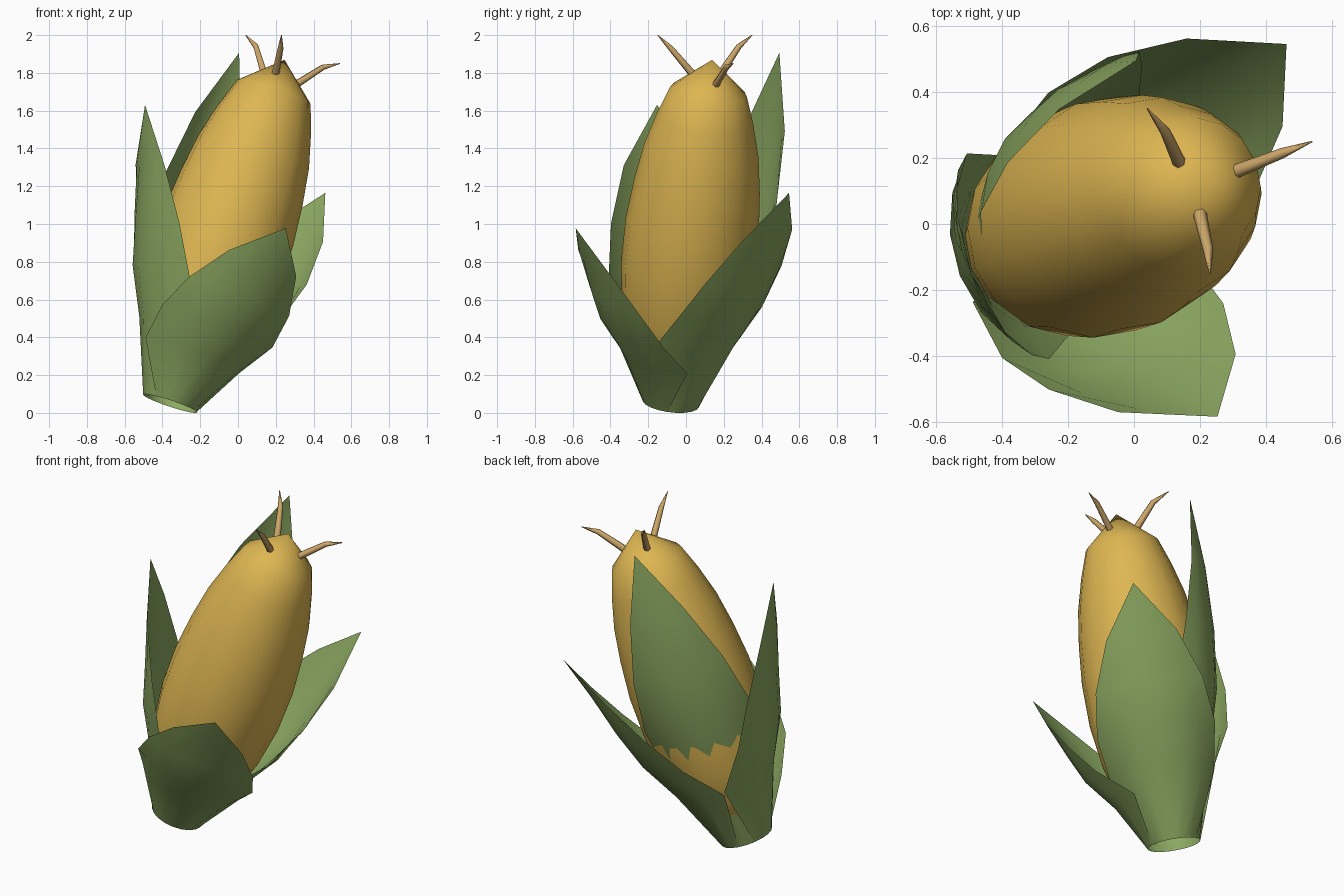
import bpy
import bmesh
from math import cos, sin, radians, pi
from mathutils import Vector

cube = bpy.data.objects.get("Cube")
if cube:
    bpy.data.objects.remove(cube, do_unlink=True)


def material(name, rgb):
    m = bpy.data.materials.new(name)
    m.use_nodes = True
    m.diffuse_color = (*rgb, 1)
    m.node_tree.nodes["Principled BSDF"].inputs["Base Color"].default_value = (*rgb, 1)
    return m


KERNEL = material("kernel_yellow", (0.73, 0.47, 0.085))
HUSK = material("husk_green", (0.26, 0.39, 0.12))
SILK = material("silk_tan", (0.60, 0.38, 0.14))

# Leaning frame shared by the cob and the husk leaves
BASE = Vector((-0.36, -0.08, 0.05))
UP = Vector((0.61, 0.22, 1.83)).normalized()
SIDE = (Vector((1, 0, 0)) - UP * UP.x).normalized()
BACK = UP.cross(SIDE)


def place(along, radius, angle):
    return BASE + UP * along + (SIDE * cos(angle) + BACK * sin(angle)) * radius


def grid_object(name, rows, mat):
    """Skin a grid of points; repeated points are merged."""
    bm = bmesh.new()
    grid = [[bm.verts.new(p) for p in row] for row in rows]
    for low, high in zip(grid, grid[1:]):
        for i in range(len(low) - 1):
            bm.faces.new((low[i], low[i + 1], high[i + 1], high[i]))
    bmesh.ops.remove_doubles(bm, verts=bm.verts, dist=0.0005)
    for f in bm.faces:
        f.smooth = True
    mesh = bpy.data.meshes.new(name)
    bm.to_mesh(mesh)
    bm.free()
    mesh.materials.append(mat)
    ob = bpy.data.objects.new(name, mesh)
    bpy.context.collection.objects.link(ob)
    return ob


# Cob: a lathed profile of (distance along axis, radius)
PROFILE = [(0.08, 0), (0.15, 0.18), (0.3, 0.26), (0.5, 0.318), (0.75, 0.352),
           (1.0, 0.355), (1.22, 0.335), (1.42, 0.305), (1.6, 0.257),
           (1.75, 0.205), (1.93, 0)]
SIDES = 16
grid_object("cob", [[place(t, r, 2 * pi * i / SIDES) for i in range(SIDES + 1)]
                    for t, r in PROFILE], KERNEL)

# Husk leaves: arcs around the axis that widen, then narrow to a tip
FRACTIONS = (0, 0.27, 0.44, 0.61, 0.8, 1)
HALF_ANGLES = (58, 76, 53, 38, 21, 0)
COLUMNS = 6


def leaf(name, length, angle, radii):
    rows = []
    for f, half, r in zip(FRACTIONS, HALF_ANGLES, radii):
        rows.append([place(f * length, r, radians(angle + half * (2 * i / COLUMNS - 1)))
                     for i in range(COLUMNS + 1)])
    grid_object(name, rows, HUSK)


leaf("front_leaf", 1.01, 297, (0.15, 0.30, 0.43, 0.508, 0.587, 0.686))
leaf("left_leaf", 1.38, 50, (0.15, 0.30, 0.42, 0.495, 0.558, 0.637))
leaf("back_leaf", 1.93, 126, (0.15, 0.30, 0.39, 0.43, 0.442, 0.431))
leaf("right_leaf", 1.44, 203, (0.15, 0.30, 0.42, 0.49, 0.573, 0.669))


# Silk strands: tapered bent tubes at the top of the cob
def strand(name, points):
    curve = bpy.data.curves.new(name, "CURVE")
    curve.dimensions = "3D"
    curve.bevel_depth = 0.021
    curve.bevel_resolution = 1
    curve.use_fill_caps = True
    spline = curve.splines.new("POLY")
    spline.points.add(len(points) - 1)
    for sp, p, r in zip(spline.points, points, (1, 0.75, 0.1)):
        sp.co = (*p, 1)
        sp.radius = r
    curve.materials.append(SILK)
    ob = bpy.data.objects.new(name, curve)
    bpy.context.collection.objects.link(ob)


strand("silk_back", [(0.14, 0.18, 1.79), (0.095, 0.28, 1.94), (0.04, 0.35, 2.0)])
strand("silk_front", [(0.20, 0.03, 1.80), (0.225, -0.08, 1.93), (0.23, -0.15, 2.0)])
strand("silk_left", [(0.31, 0.16, 1.74), (0.45, 0.215, 1.83), (0.54, 0.25, 1.85)])
